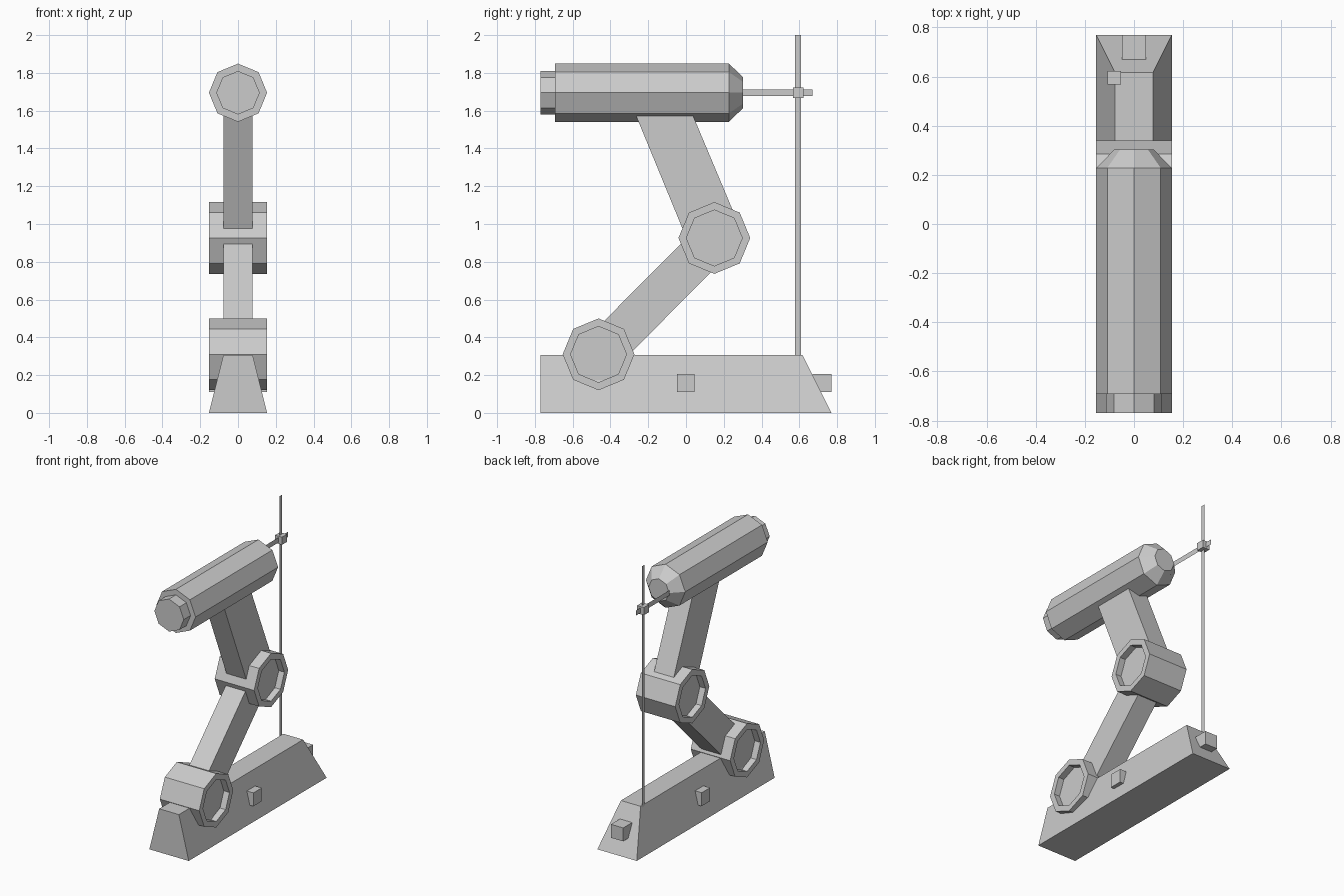
import bpy, bmesh
from math import sin, cos, pi

if "Cube" in bpy.data.objects:
    bpy.data.objects.remove(bpy.data.objects["Cube"])

HALF = 0.154    # half width of base, joints and head
ARM = 0.077     # half width of the arms and base top


def finish(name, bm):
    bmesh.ops.recalc_face_normals(bm, faces=bm.faces)
    me = bpy.data.meshes.new(name)
    bm.to_mesh(me)
    bm.free()
    ob = bpy.data.objects.new(name, me)
    bpy.context.collection.objects.link(ob)
    return ob


def bridge(name, rings):
    """Join equal-length vertex rings in order and cap both ends."""
    bm = bmesh.new()
    loops = [[bm.verts.new(p) for p in ring] for ring in rings]
    n = len(loops[0])
    for a, b in zip(loops, loops[1:]):
        for i in range(n):
            j = (i + 1) % n
            bm.faces.new((a[i], a[j], b[j], b[i]))
    bm.faces.new(loops[0])
    bm.faces.new(loops[-1])
    return finish(name, bm)


def octagon_turn(name, axis, centre, profile):
    """Eight-sided turned part; profile is (position, radius) along the axis."""
    rings = []
    for pos, r in profile:
        ring = []
        for i in range(8):
            u, v = r * cos(i * pi / 4), r * sin(i * pi / 4)
            off = (pos, u, v) if axis == 'X' else (u, pos, v)
            ring.append([c + o for c, o in zip(centre, off)])
        rings.append(ring)
    return bridge(name, rings)


def slab(name, profile, half):
    """Extrude a (y, z) profile across x."""
    return bridge(name, [[(x, y, z) for y, z in profile] for x in (-half, half)])


def box(name, lo, hi):
    rings = [[(lo[0], lo[1], z), (hi[0], lo[1], z), (hi[0], hi[1], z), (lo[0], hi[1], z)]
             for z in (lo[2], hi[2])]
    return bridge(name, rings)


def strip(name, x, y0, y1, z0, z1):
    """Flat single-face rod, thin across x."""
    bm = bmesh.new()
    bm.faces.new([bm.verts.new((x, y, z)) for y, z in
                  ((y0, z0), (y1, z0), (y1, z1), (y0, z1))])
    return finish(name, bm)


# Base: tapered sides, sloped back, upright front
bridge("base", [
    [(-HALF, -0.77, 0), (HALF, -0.77, 0), (HALF, 0.77, 0), (-HALF, 0.77, 0)],
    [(-ARM, -0.77, 0.307), (ARM, -0.77, 0.307), (ARM, 0.617, 0.307), (-ARM, 0.617, 0.307)]])

# Knobs on both sides and the back of the base
for side, name in ((1, "right_knob"), (-1, "left_knob")):
    xs = sorted((side * 0.08, side * HALF))
    box(name, (xs[0], -0.048, 0.11), (xs[1], 0.045, 0.205))
box("back_knob", (-0.048, 0.67, 0.11), (0.048, 0.77, 0.205))

# Joints: octagonal drums with a recess in each end
drum = [(-0.11, 0.148), (-HALF, 0.148), (-HALF, 0.19),
        (HALF, 0.19), (HALF, 0.148), (0.11, 0.148)]
octagon_turn("lower_joint", 'X', (0, -0.463, 0.31), drum)
octagon_turn("elbow_joint", 'X', (0, 0.15, 0.926), drum)

# Arms
slab("lower_arm", [(-0.54, 0.38), (-0.385, 0.225), (0.228, 0.84), (0.073, 0.995)], ARM)
slab("upper_arm", [(-0.296, 1.65), (0.005, 1.65), (0.295, 0.96), (-0.008, 0.95)], ARM)

# Head: stepped front cap, octagonal body, tapered back
octagon_turn("head", 'Y', (0, 0, 1.695), [
    (-0.77, 0.115), (-0.693, 0.115), (-0.693, HALF), (0.228, HALF), (0.303, 0.08)])

# Measuring post, feeler rod and clamp
strip("post", -0.08, 0.578, 0.608, 0.29, 2.0)
strip("feeler_rod", -0.08, 0.29, 0.67, 1.677, 1.713)
box("clamp", (-0.107, 0.567, 1.668), (-0.053, 0.623, 1.722))
